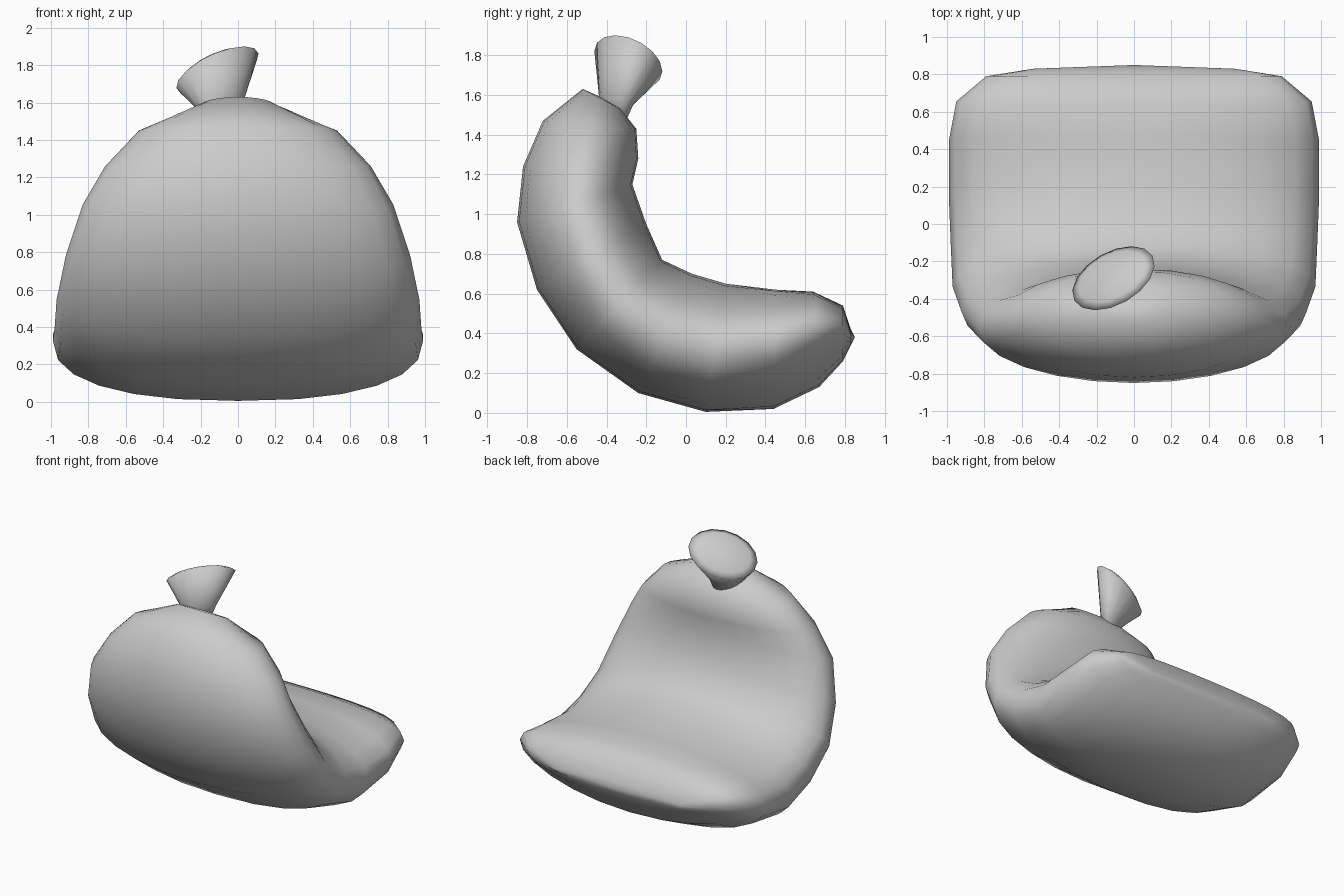
import bpy, bmesh
from math import sin, cos, tau, radians
from mathutils import Vector

cube = bpy.data.objects.get("Cube")
if cube:
    bpy.data.objects.remove(cube)

cloth = bpy.data.materials.new("grey cloth")
cloth.use_nodes = True
GREY = (0.6, 0.6, 0.6, 1)
cloth.diffuse_color = GREY
cloth.node_tree.nodes["Principled BSDF"].inputs["Base Color"].default_value = GREY


def power(v, n):
    return abs(v) ** (2 / n) * (1 if v >= 0 else -1)


def loft(name, rings, start, end, angle):
    """Skin closed rings and close both ends onto a point."""
    bm = bmesh.new()
    loops = [[bm.verts.new(p) for p in ring] for ring in rings]
    count = len(loops[0])
    for a, b in zip(loops, loops[1:]):
        for i in range(count):
            j = (i + 1) % count
            bm.faces.new((a[i], a[j], b[j], b[i]))
    for loop, tip in ((loops[0], start), (loops[-1], end)):
        pole = bm.verts.new(tip)
        for i in range(count):
            bm.faces.new((loop[i], loop[(i + 1) % count], pole))
    bmesh.ops.recalc_face_normals(bm, faces=bm.faces)
    mesh = bpy.data.meshes.new(name)
    bm.to_mesh(mesh)
    bm.free()
    mesh.materials.append(cloth)
    obj = bpy.data.objects.new(name, mesh)
    bpy.context.collection.objects.link(obj)
    bpy.ops.object.select_all(action="DESELECT")
    obj.select_set(True)
    bpy.context.view_layer.objects.active = obj
    bpy.ops.object.shade_smooth_by_angle(angle=radians(angle))
    return obj


# Bent sack, from the top to the seat end:
# outer y, z, inner y, z, half width, outer squareness, upward curl of the sides
STATIONS = [
    (-.52, 1.63, -.33, 1.53, .20, 2, 0),
    (-.72, 1.47, -.25, 1.43, .53, 2, 0),
    (-.82, 1.24, -.24, 1.28, .71, 2, 0),
    (-.85, .96, -.27, 1.15, .83, 2, 0),
    (-.75, .62, -.20, .95, .92, 2, 0),
    (-.55, .32, -.12, .77, .97, 2.1, 0),
    (-.24, .10, .03, .70, .98, 2.3, 0),
    (.10, .005, .20, .65, .99, 2.4, 0),
    (.44, .02, .45, .62, .99, 2.2, .04),
    (.67, .13, .64, .61, .95, 2.1, .06),
    (.79, .26, .79, .54, .79, 2.1, .04),
    (.83, .34, .83, .42, .54, 2, 0),
]
SIDES = 24


def sack_ring(oy, oz, iy, iz, width, square, curl):
    outer, inner = Vector((0, oy, oz)), Vector((0, iy, iz))
    mid, half = (outer + inner) / 2, (outer - inner) / 2
    ring = []
    for k in range(SIDES):
        t = tau * k / SIDES
        n = square if sin(t) >= 0 else 2.1
        across = power(cos(t), n)
        p = mid + half * power(sin(t), n)
        ring.append(p + Vector((width * across, 0, curl * across ** 2)))
    return ring


loft("sack_body", [sack_ring(*s) for s in STATIONS],
     (0, -.43, 1.59), (0, .85, .38), 80)


# Tied neck: a skewed flared cone with a tilted, domed mouth
def neck_ring(centre, long, short, rise_long, rise_short):
    c = Vector(centre)
    u = Vector((.87 * long, .5 * long, rise_long))
    v = Vector((-.5 * short, .87 * short, rise_short))
    return [c + u * cos(tau * k / 16) + v * sin(tau * k / 16) for k in range(16)]


loft("tied_neck", [
    neck_ring((-.09, -.36, 1.48), .09, .05, 0, 0),
    neck_ring((-.09, -.35, 1.56), .12, .07, .01, -.02),
    neck_ring((-.11, -.29, 1.77), .24, .14, .05, -.12),
    neck_ring((-.12, -.28, 1.79), .19, .11, .04, -.095),
], (-.09, -.36, 1.47), (-.13, -.265, 1.81), 180)
